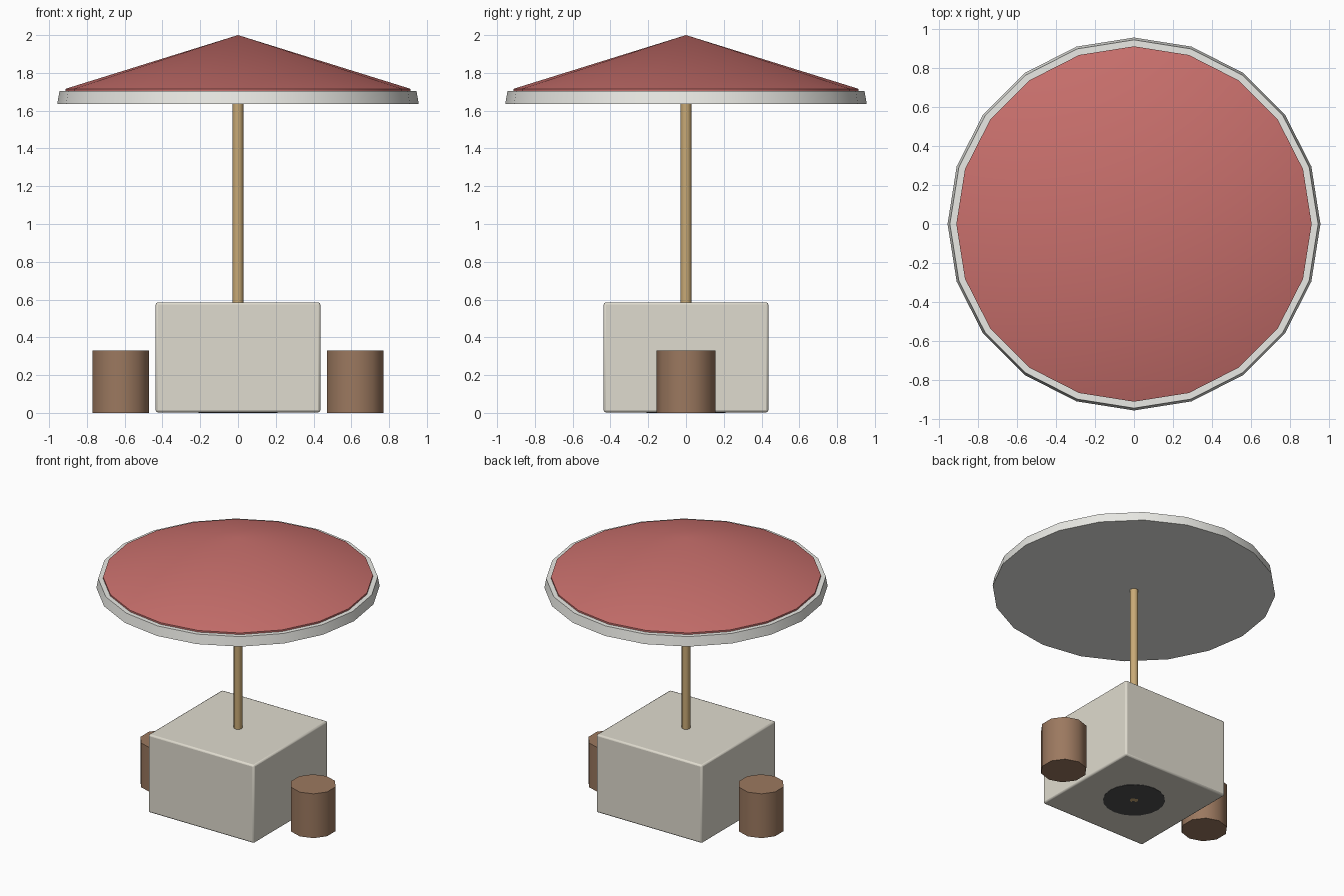
import bpy
import math

if "Cube" in bpy.data.objects:
    bpy.data.objects.remove(bpy.data.objects["Cube"])


def material(name, rgb):
    m = bpy.data.materials.new(name)
    m.diffuse_color = (*rgb, 1)
    m.use_nodes = True
    m.node_tree.nodes["Principled BSDF"].inputs["Base Color"].default_value = m.diffuse_color
    return m


RED = material("red_fabric", (0.58, 0.16, 0.15))
WHITE = material("white_trim", (0.82, 0.82, 0.78))
WOOD = material("pale_wood", (0.58, 0.40, 0.18))
BROWN = material("brown_wood", (0.33, 0.19, 0.115))
STONE = material("cream_table", (0.74, 0.71, 0.62))
DARK = material("dark_metal", (0.08, 0.08, 0.08))


def finish(name, mat):
    ob = bpy.context.object
    ob.name = name
    ob.data.materials.append(mat)
    bpy.ops.object.shade_smooth_by_angle(angle=math.radians(40))
    return ob


def frustum(name, mat, sides, r_low, r_high, z_low, z_high, x=0):
    bpy.ops.mesh.primitive_cone_add(
        vertices=sides, radius1=r_low, radius2=r_high, depth=z_high - z_low,
        location=(x, 0, (z_low + z_high) / 2))
    bpy.ops.object.transform_apply(location=True, rotation=True, scale=True)
    return finish(name, mat)


def lathe(name, mat, sides, profile):
    # Rings from a (radius, z) profile, closed by an apex and a base cap
    verts, faces = [], []
    for r, z in profile[:-1]:
        for i in range(sides):
            a = 2 * math.pi * i / sides
            verts.append((r * math.cos(a), r * math.sin(a), z))
    verts.append((0, 0, profile[-1][1]))
    rings, apex = len(profile) - 1, len(verts) - 1
    for i in range(sides):
        j = (i + 1) % sides
        for k in range(rings - 1):
            a, b = k * sides, (k + 1) * sides
            faces.append((a + i, a + j, b + j, b + i))
        top = (rings - 1) * sides
        faces.append((top + i, top + j, apex))
    faces.append(tuple(reversed(range(sides))))
    me = bpy.data.meshes.new(name)
    me.from_pydata(verts, [], faces)
    ob = bpy.data.objects.new(name, me)
    bpy.context.collection.objects.link(ob)
    bpy.ops.object.select_all(action='DESELECT')
    ob.select_set(True)
    bpy.context.view_layer.objects.active = ob
    return finish(name, mat)


# Canopy with a short rim, seated in a white trim disc
lathe("canopy", RED, 20, [(0.912, 1.68), (0.912, 1.716), (0, 2.0)])
frustum("canopy_trim", WHITE, 20, 0.957, 0.945, 1.635, 1.704)

# Pole and its weighted foot inside the table
frustum("pole", WOOD, 12, 0.029, 0.029, 0.0, 1.85)
frustum("pole_foot", DARK, 20, 0.21, 0.19, 0.0, 0.06)

# Block table with softened edges
bpy.ops.mesh.primitive_cube_add(size=1, location=(0, 0, 0.294))
table = bpy.context.object
table.scale = (0.872, 0.872, 0.582)
bpy.ops.object.transform_apply(location=True, rotation=True, scale=True)
bevel = table.modifiers.new("soft_edges", 'BEVEL')
bevel.width = 0.012
bevel.segments = 2
finish("table", STONE)

# Stools on both sides
for side, x in (("left", -0.62), ("right", 0.62)):
    frustum(side + "_stool", BROWN, 10, 0.157, 0.157, 0.0, 0.33, x)
